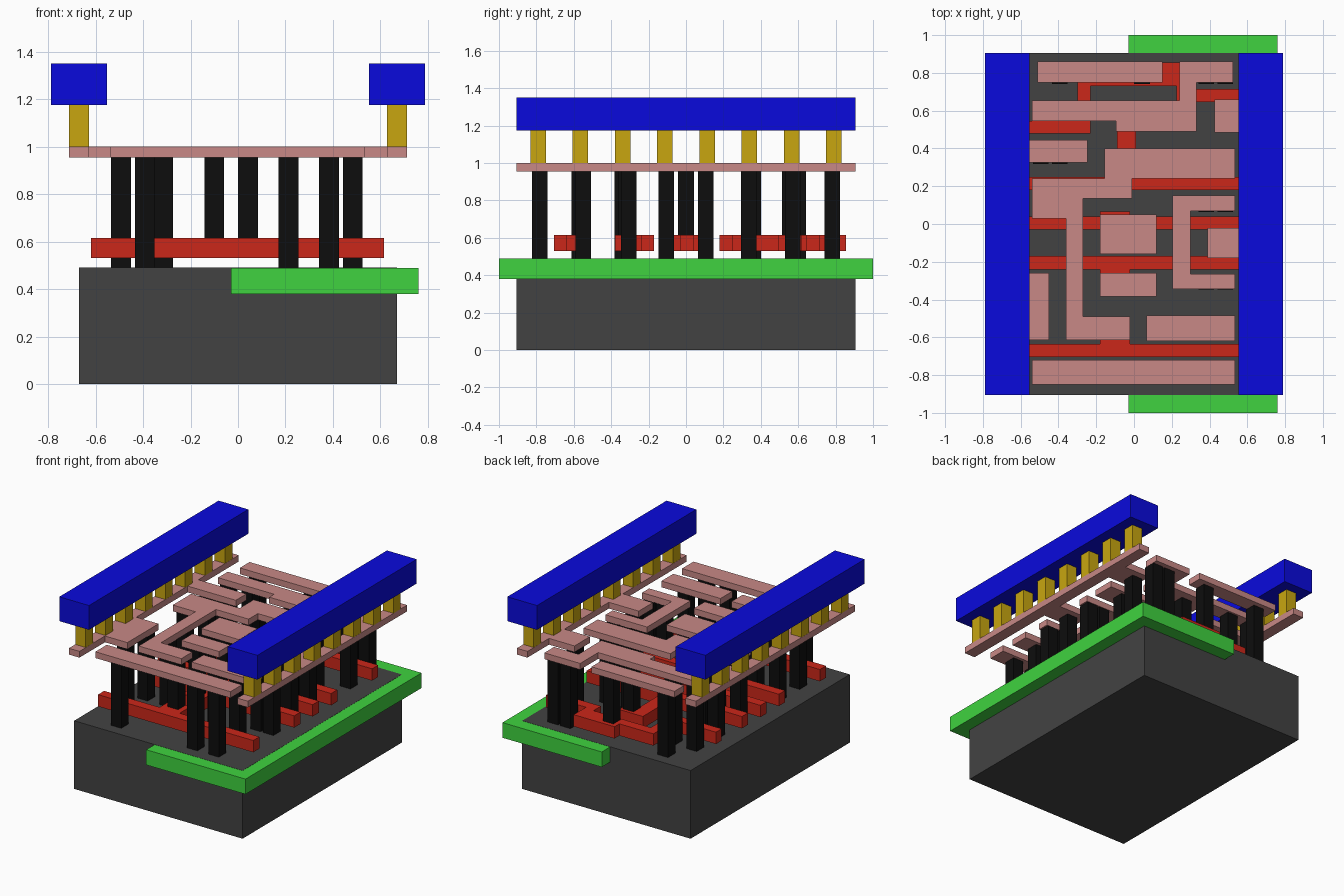
import bpy, bmesh

# Layer heights
Z_SUB = 0.49
Z_GATE = (0.53, 0.615)
Z_LOCAL = (0.955, 1.0)
Z_VIA = (1.0, 1.175)
Z_RAIL = (1.175, 1.35)


def material(name, r, g, b):
    m = bpy.data.materials.new(name)
    m.diffuse_color = (r, g, b, 1)
    return m


DARK = material("dark_grey", 0.055, 0.055, 0.055)
GREEN = material("green", 0.05, 0.65, 0.05)
LIGHT = material("light_grey", 0.45, 0.45, 0.45)
RED = material("red", 0.6, 0.02, 0.01)
BLACK = material("black", 0.004, 0.004, 0.004)
PINK = material("pink", 0.58, 0.25, 0.24)
GOLD = material("gold", 0.58, 0.38, 0.005)
BLUE = material("blue", 0.003, 0.003, 0.72)


def prism(name, outline, z, mat):
    """Extrude a flat outline from z[0] to z[1]."""
    bm = bmesh.new()
    face = bm.faces.new([bm.verts.new((x, y, z[0])) for x, y in outline])
    top = bmesh.ops.extrude_face_region(bm, geom=[face])["geom"]
    verts = [v for v in top if isinstance(v, bmesh.types.BMVert)]
    bmesh.ops.translate(bm, vec=(0, 0, z[1] - z[0]), verts=verts)
    bmesh.ops.recalc_face_normals(bm, faces=bm.faces)
    me = bpy.data.meshes.new(name)
    bm.to_mesh(me)
    bm.free()
    me.materials.append(mat)
    ob = bpy.data.objects.new(name, me)
    bpy.context.collection.objects.link(ob)
    return ob


def box(name, x0, x1, y0, y1, z, mat):
    return prism(name, [(x0, y0), (x1, y0), (x1, y1), (x0, y1)], z, mat)


def post(name, x, y, z, mat, w=0.083):
    return box(name, x - w / 2, x + w / 2, y - w / 2, y + w / 2, z, mat)


# Base block, well and the active areas sunk into it
box("substrate", -0.67, 0.67, -0.905, 0.905, (0, Z_SUB), DARK)
box("well", -0.03, 0.76, -1, 1, (0.38, Z_SUB - 0.001), GREEN)
box("active_left", -0.55, -0.24, -0.85, 0.85, (0.4, Z_SUB - 0.0005), LIGHT)
box("active_right", 0.1, 0.55, -0.85, 0.85, (0.4, Z_SUB - 0.0005), LIGHT)

# Gate strips
L, R = -0.62, 0.615
a, b = -0.18, -0.02
gates = {
    "gate_1": [(L, -.705), (R, -.705), (R, -.635), (b, -.635), (b, -.51),
               (a, -.51), (a, -.635), (L, -.635)],
    "gate_2": [(L, -.24), (a, -.24), (a, -.38), (b, -.38), (b, -.24),
               (R, -.24), (R, -.17), (L, -.17)],
    "gate_3": [(L, -.03), (a, -.03), (a, -.065), (b, -.065), (b, -.03), (R, -.03),
               (R, .04), (b, .04), (b, .065), (a, .065), (a, .04), (L, .04)],
    "gate_4": [(L, .18), (R, .18), (R, .25), (.01, .25), (.01, .495), (.1, .495),
               (.1, .62), (-.09, .62), (-.09, .25), (L, .25)],
    "gate_5": [(L, .48), (-.23, .48), (-.23, .73), (.225, .73), (.225, .645),
               (R, .645), (R, .715), (.295, .715), (.295, .855), (-.03, .855),
               (-.03, .8), (-.3, .8), (-.3, .545), (L, .545)],
}
for name, outline in gates.items():
    prism(name, outline, Z_GATE, RED)

# Outer local rails, via posts and thick power rails, mirrored left and right
for side, s in (("left", -1), ("right", 1)):
    box(f"local_rail_{side}", s * 0.628, s * 0.712, -0.905, 0.905, Z_LOCAL, PINK)
    box(f"power_rail_{side}", s * 0.552, s * 0.788, -0.905, 0.905, Z_RAIL, BLUE)
    for i in range(8):
        post(f"via_{side}_{i + 1}", s * 0.67, 0.226 * (i - 3.5), Z_VIA, GOLD)

# Straight local wires and branches off the rails
for i, r in enumerate([
    (-.51, .15, .75, .86), (-.18, .12, -.16, .05), (-.18, .12, -.385, -.26),
    (.065, .535, -.62, -.485), (-.54, .535, -.85, -.72),
    (.425, .628, .485, .66), (.39, .628, -.18, -.02),
    (-.628, -.245, .325, .445), (-.628, -.45, -.615, -.26),
]):
    box(f"local_wire_{i + 1}", *r, Z_LOCAL, PINK)

# Bent local wires
prism("bent_wire_back",
      [(.24, .86), (.525, .86), (.525, .75), (.33, .75), (.33, .49), (-.095, .49),
       (-.095, .545), (-.54, .545), (-.54, .655), (.24, .655)], Z_LOCAL, PINK)
prism("bent_wire_middle",
      [(-.155, .4), (.535, .4), (.535, .24), (-.01, .24), (-.01, .135),
       (-.27, .135), (-.27, -.49), (-.02, -.49), (-.02, -.615), (-.36, -.615),
       (-.36, .03), (-.54, .03), (-.54, .24), (-.155, .24)], Z_LOCAL, PINK)
prism("bent_wire_right",
      [(.205, .15), (.535, .15), (.535, .07), (.3, .07), (.3, -.265),
       (.535, -.265), (.535, -.345), (.205, -.345)], Z_LOCAL, PINK)

# Contact posts from the active areas, grouped by row
rows = [
    (-.783, (-.393, .213, .383)), (-.57, (-.493,)), (-.55, (.213, .383)),
    (-.34, (-.493, -.316)), (-.305, (.383, .483)), (-.105, (.483,)),
    (.105, (-.493, -.32, .383, .483)), (.335, (.213, .383)),
    (.36, (-.493, -.393)), (.57, (.483,)), (.6, (-.493, -.32)),
    (.783, (-.393, .383, .483)),
]
for y, xs in rows:
    for x in xs:
        post("active_contact", x, y, (Z_SUB, Z_LOCAL[0]), BLACK)

# Shorter contact posts standing on the gates
for x, y in [(-.1, -.555), (-.1, -.32), (-.1, 0), (.042, .555), (.042, .783)]:
    post("gate_contact", x, y, (Z_GATE[1], Z_LOCAL[0]), BLACK)
